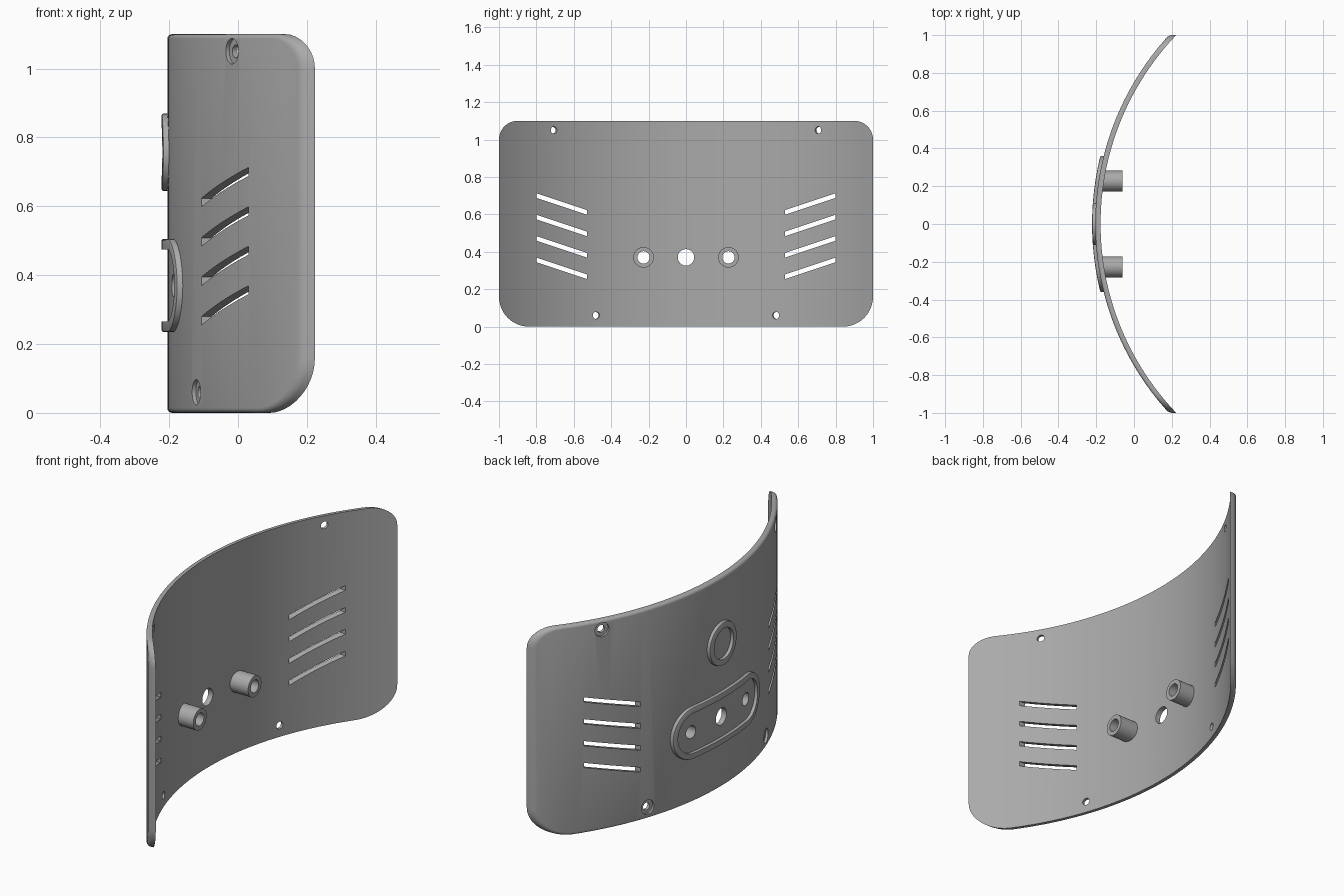
import bpy, bmesh, math
from mathutils import Vector, Matrix

if "Cube" in bpy.data.objects:
    bpy.data.objects.remove(bpy.data.objects["Cube"])

CX, R_OUT, R_IN = 1.272, 1.477, 1.449   # arc axis and shell radii
T = R_OUT - R_IN
H = 1.10

grey = bpy.data.materials.new("grey plastic")
grey.diffuse_color = (0.40, 0.40, 0.40, 1)
grey.use_nodes = True
grey.node_tree.nodes["Principled BSDF"].inputs["Base Color"].default_value = grey.diffuse_color


def bend(y, z, h):
    """Place a flat point on the arc, h outward from the outer face."""
    return Vector((CX - math.sqrt((R_OUT + h) ** 2 - y * y), y, z))


def finish(name, bm):
    bmesh.ops.recalc_face_normals(bm, faces=bm.faces)
    me = bpy.data.meshes.new(name)
    bm.to_mesh(me)
    bm.free()
    ob = bpy.data.objects.new(name, me)
    bpy.context.collection.objects.link(ob)
    me.materials.append(grey)
    return ob


def smooth(ob):
    bpy.ops.object.select_all(action='DESELECT')
    ob.select_set(True)
    bpy.context.view_layer.objects.active = ob
    bpy.ops.object.shade_smooth_by_angle(angle=math.radians(30))


def bridge(bm, a, b):
    n = len(a)
    for i in range(n):
        bm.faces.new((a[i], a[(i + 1) % n], b[(i + 1) % n], b[i]))


# Curved plate: rounded outline in columns, with a filleted outer edge
R_TOP, R_BOT, FIL = 0.10, 0.16, 0.014
N = 48
mid = [-0.84 + 1.68 * i / N for i in range(N + 1)]
end = [0.84 + 0.16 * math.sin(math.pi / 2 * i / 12) for i in range(1, 13)]
samples = [-s for s in reversed(end)] + mid + end


def corner(y, r):
    d = max(0.0, abs(y) - (1 - r))
    return r - math.sqrt(max(0.0, r * r - d * d))


def plate_loop(bm, inset, h):
    lo, hi = [], []
    for s in samples:
        y = s * (1 - inset)
        k = max(-1 + inset, min(1 - inset, y))
        # corner arcs keep their centres while the outline shrinks
        def drop(r):
            d = max(0.0, abs(k) - (1 - r))
            return r - math.sqrt(max(0.0, (r - inset) ** 2 - d * d))
        lo.append(bm.verts.new(bend(y, drop(R_BOT), h)))
        hi.append(bm.verts.new(bend(y, H - drop(R_TOP), h)))
    return lo, hi


bm = bmesh.new()
layers = [(0, -T), (0, -FIL)]
for i in range(1, 5):
    a = math.pi / 2 * i / 4
    layers.append((FIL * (1 - math.cos(a)), -FIL + FIL * math.sin(a)))
loops = [plate_loop(bm, d, h) for d, h in layers]
for (l0, h0), (l1, h1) in zip(loops, loops[1:]):
    bridge(bm, l0 + h0[::-1], l1 + h1[::-1])
for lo, hi in (loops[0], loops[-1]):
    for i in range(len(lo) - 1):
        bm.faces.new((lo[i], lo[i + 1], hi[i + 1], hi[i]))
plate = finish("curved_plate", bm)

# Cutters for slots and holes, gathered by kind
cutters = []


def cylinder_cut(centre, direction, r, depth):
    bm = bmesh.new()
    rot = direction.to_track_quat('Z', 'Y').to_matrix().to_4x4()
    bmesh.ops.create_cone(bm, cap_ends=True, segments=32, radius1=r, radius2=r,
                          depth=depth, matrix=Matrix.Translation(centre) @ rot)
    cutters.append(finish("hole_cutter", bm))


for side in (-1, 1):
    # Slanted vent slots
    for k in range(4):
        z = 0.598 + 0.09 - 0.1145 * k
        quad = [(0.8, z), (0.8, z + 0.025), (0.53, z - 0.065), (0.53, z - 0.09)]
        bm = bmesh.new()
        a, b = [[bm.verts.new((x, side * y, zz)) for y, zz in quad] for x in (-0.4, 0.4)]
        bridge(bm, a, b)
        bm.faces.new(a)
        bm.faces.new(b)
        cutters.append(finish("slot_cutter", bm))
    # Counterbored screw holes, square to the curved face
    for y, z in ((0.72, 1.05), (0.49, 0.06)):
        p = bend(side * y, z, 0)
        n = Vector((p.x - CX, p.y, 0)).normalized()
        cylinder_cut(p, n, 0.019, 0.2)
        cylinder_cut(p + n * 0.038, n, 0.037, 0.1)
    # Bores behind the tubes
    cylinder_cut(Vector((-0.2, side * 0.227, 0.37)), Vector((1, 0, 0)), 0.033, 0.2)
# Centre hole
cylinder_cut(Vector((-0.2, 0, 0.37)), Vector((1, 0, 0)), 0.044, 0.2)

bpy.context.view_layer.objects.active = plate
for c in cutters:
    m = plate.modifiers.new("cut", 'BOOLEAN')
    m.operation, m.solver, m.object = 'DIFFERENCE', 'EXACT', c
    bpy.ops.object.modifier_apply(modifier=m.name)
    bpy.data.objects.remove(c)
smooth(plate)


def stadium(half, r, zc, steps=20, straight=16):
    """Outline of a horizontal stadium, or a circle when half is 0."""
    pts = []
    for s in (1, -1):
        for i in range(steps + 1):
            a = -math.pi / 2 + math.pi * i / steps
            pts.append((s * (half + r * math.cos(a)), zc + s * r * math.sin(a)))
        if half:
            pts += [(s * half * (1 - 2 * i / straight), zc + s * r) for i in range(1, straight)]
        else:
            pts.pop()
    return pts


# Raised rims on the outer face
def rim(name, half, r, width, zc, rise, b=0.005):
    bm = bmesh.new()
    profile = [(r, -0.01), (r, rise - b), (r - 0.3 * b, rise - 0.3 * b), (r - b, rise),
               (r - width, rise), (r - width, -0.01)]
    rings = [[bm.verts.new(bend(y, z, h)) for y, z in stadium(half, rr, zc)] for rr, h in profile]
    for a, c in zip(rings, rings[1:] + rings[:1]):
        bridge(bm, a, c)
    smooth(finish(name, bm))


rim("oval_rim", 0.225, 0.135, 0.03, 0.37, 0.017)
rim("round_rim", 0.0, 0.112, 0.032, 0.757, 0.017)

# Mounting tubes on the inner face
for side, name in ((-1, "tube_front"), (1, "tube_back")):
    bm = bmesh.new()
    profile = [(0.055, -0.172), (0.055, -0.062), (0.033, -0.062), (0.033, -0.172)]
    rings = [[bm.verts.new((x, side * 0.227 + r * math.cos(i * math.pi / 16),
                            0.37 + r * math.sin(i * math.pi / 16))) for i in range(32)]
             for r, x in profile]
    for a, c in zip(rings, rings[1:] + rings[:1]):
        bridge(bm, a, c)
    smooth(finish(name, bm))
